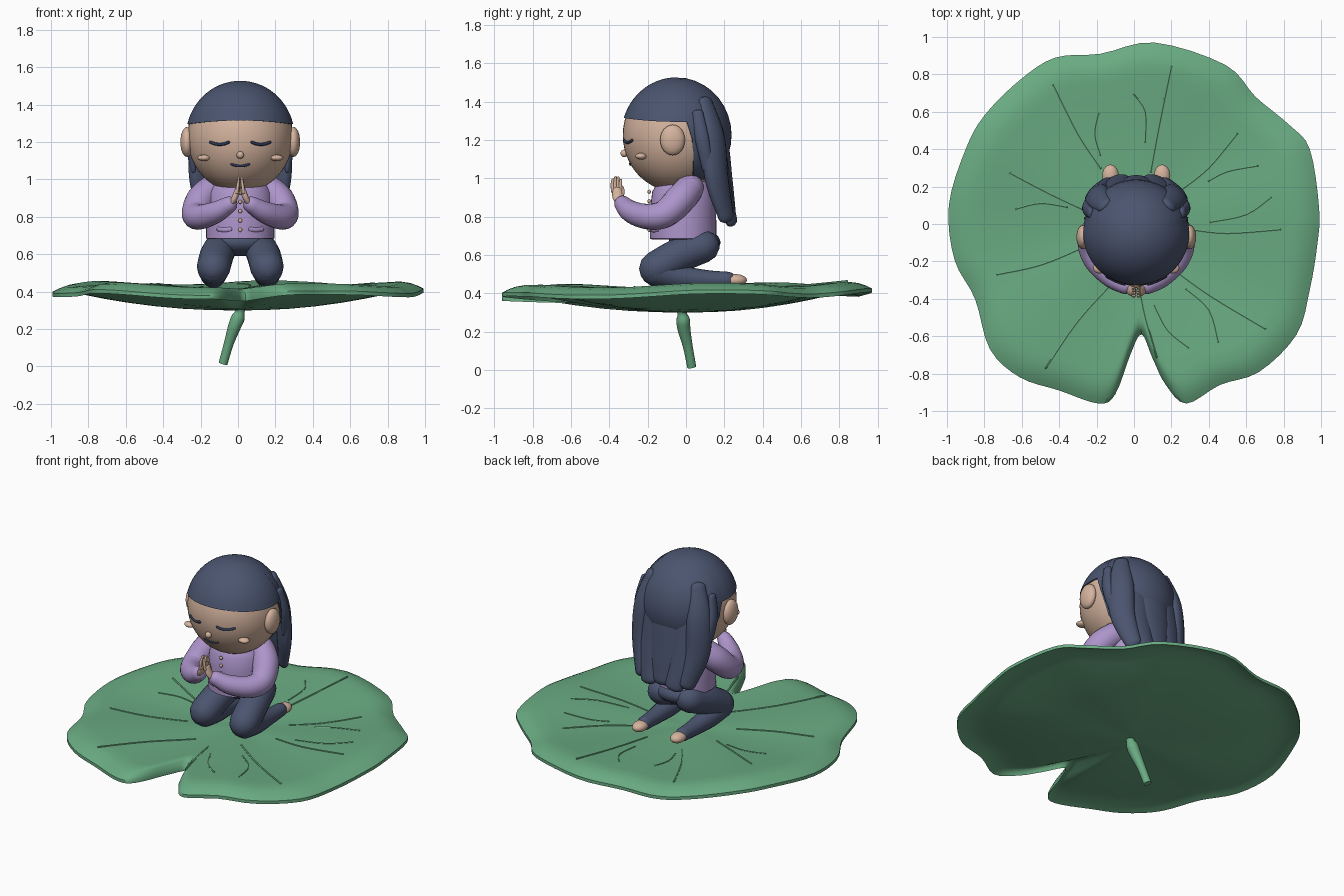
import bpy, bmesh, math
from mathutils import Vector

cube = bpy.data.objects.get("Cube")
if cube:
    bpy.data.objects.remove(cube, do_unlink=True)


def material(name, r, g, b):
    m = bpy.data.materials.new(name)
    m.use_nodes = True
    m.diffuse_color = (r, g, b, 1)
    m.node_tree.nodes["Principled BSDF"].inputs["Base Color"].default_value = (r, g, b, 1)
    return m


GREEN = material("leaf green", .144, .41, .225)
NAVY = material("navy", .07, .09, .16)
LILAC = material("lilac", .42, .30, .60)
SKIN = material("skin", .66, .45, .34)
INK = material("dark ink", .025, .04, .085)
CX = .012      # the figure kneels slightly off the leaf's middle


def finish(name, bm, mat):
    bmesh.ops.recalc_face_normals(bm, faces=bm.faces)
    mesh = bpy.data.meshes.new(name)
    bm.to_mesh(mesh)
    bm.free()
    mesh.materials.append(mat)
    ob = bpy.data.objects.new(name, mesh)
    bpy.context.collection.objects.link(ob)
    bpy.ops.object.select_all(action='DESELECT')
    ob.select_set(True)
    bpy.context.view_layer.objects.active = ob
    bpy.ops.object.shade_smooth_by_angle(angle=math.radians(50))
    return ob


def skin_rings(name, rings, mat):
    """Join closed rings of points and cap both ends."""
    bm = bmesh.new()
    loops = [[bm.verts.new(p) for p in ring] for ring in rings]
    n = len(loops[0])
    for a, b in zip(loops, loops[1:]):
        for i in range(n):
            j = (i + 1) % n
            bm.faces.new((a[i], a[j], b[j], b[i]))
    bm.faces.new(loops[0])
    bm.faces.new(loops[-1])
    return finish(name, bm, mat)


def smooth_path(pts, steps, closed=False):
    pts = [Vector(p) for p in pts]
    n = len(pts)
    pick = (lambda i: pts[i % n]) if closed else (lambda i: pts[max(0, min(n - 1, i))])
    out = []
    for i in range(n if closed else n - 1):
        a, b, c, d = (pick(i + k) for k in (-1, 0, 1, 2))
        for s in range(steps):
            t = s / steps
            out.append(.5 * (2 * b + (c - a) * t + (2 * a - 5 * b + 4 * c - d) * t * t
                             + (3 * b - a - 3 * c + d) * t ** 3))
    return out if closed else out + [pts[-1]]


def sweep(name, pts, mat, side=(1, 0, 0), flat=1, n=14, steps=6, rounded=True):
    """Round-ended tube through (x, y, z, radius) points; flat squeezes it across side."""
    path = smooth_path(pts, steps)
    pos = [p.to_3d() if len(p) == 3 else Vector(p[:3]) for p in path]
    last = len(path) - 1
    stations = []
    for i, p in enumerate(path):
        tan = (pos[min(i + 1, last)] - pos[max(i - 1, 0)]).normalized()
        stations.append((pos[i], tan, p[3]))
    if rounded:
        angles = [math.radians(a) for a in (30, 60, 85)]
        p, t, r = stations[0]
        head = [(p - t * r * flat * math.sin(a), t, r * math.cos(a)) for a in reversed(angles)]
        p, t, r = stations[-1]
        tail = [(p + t * r * flat * math.sin(a), t, r * math.cos(a)) for a in angles]
        stations = head + stations + tail
    rings = []
    for p, t, r in stations:
        u = Vector(side) - t * t.dot(Vector(side))
        u.normalize()
        v = t.cross(u) * flat
        rings.append([p + r * (u * math.cos(k * math.tau / n) + v * math.sin(k * math.tau / n))
                      for k in range(n)])
    return skin_rings(name, rings, mat)


def ball(name, centre, radii, mat, segs=32):
    bm = bmesh.new()
    bmesh.ops.create_uvsphere(bm, u_segments=segs, v_segments=segs // 2, radius=1)
    for v in bm.verts:
        v.co = Vector(centre) + Vector(a * b for a, b in zip(v.co, radii))
    return finish(name, bm, mat)


def mirrored(pts, s):
    return [(CX + s * p[0],) + tuple(p[1:]) for p in pts]


SIDES = (("left", 1), ("right", -1))

# Leaf: wavy notched outline, thick in the middle and curled down at the rim
outline = [(.99, .08), (.94, .4), (.83, .53), (.65, .68), (.49, .85), (.11, .97), (-.18, .91),
           (-.42, .89), (-.61, .77), (-.8, .58), (-.9, .4), (-.99, .1), (-.96, -.19),
           (-.85, -.4), (-.77, -.67), (-.61, -.82), (-.4, -.89), (-.19, -.96), (-.1, -.91),
           (-.02, -.7), (.04, -.59), (.1, -.72), (.17, -.86), (.28, -.96), (.46, -.86),
           (.67, -.79), (.87, -.59), (.94, -.35), (.98, -.11)]
rim = smooth_path(outline, 4, closed=True)


def leaf_top(x, y):
    r, a = math.hypot(x, y), math.atan2(y, x)
    return .41 + .045 * r * r + .012 * r * math.sin(5 * a + 1) + .012 * y * r


def leaf_ring(t, under):
    ring = []
    for p in rim:
        x, y = p * t
        z = leaf_top(x, y) - .05 * max(0, (t - .85) / .15) ** 2
        if under:
            z -= .02 + .09 * (1 - t * t)
        ring.append((x, y, z))
    return ring


levels = (.03, .15, .3, .45, .6, .72, .82, .88, .93, .97, 1)
skin_rings("lily_leaf", [leaf_ring(t, False) for t in levels]
           + [leaf_ring(t, True) for t in reversed(levels)], GREEN)

# Veins: fine ribs lying on the leaf
veins = [((-.43, .74), (-.3, .48), (-.18, .3)), ((.2, .84), (.14, .55), (.09, .28)),
         ((.55, .48), (.4, .3), (.25, .18)), ((.78, -.03), (.5, -.05), (.3, -.03)),
         ((.7, -.56), (.4, -.38), (.18, -.22)), ((.12, -.71), (.06, -.5), (.03, -.35)),
         ((-.47, -.77), (-.3, -.52), (-.1, -.3)), ((-.73, -.27), (-.5, -.22), (-.28, -.13)),
         ((-.66, .27), (-.45, .16), (-.28, .08))]
small_veins = [((-.19, .59), (-.21, .48), (-.18, .37)), ((0, .69), (.06, .6), (.06, .44)),
               ((.66, .31), (.5, .28), (.4, .23)), ((.73, .14), (.6, .05), (.41, .01)),
               ((-.63, .08), (-.5, .11), (-.36, .09)), ((.11, -.44), (.18, -.57), (.29, -.66)),
               ((.28, -.35), (.4, -.46), (.45, -.63))]
for group, r in ((veins, .006), (small_veins, .005)):
    for line in group:
        pts = [(p.x, p.y, leaf_top(p.x, p.y), r) for p in smooth_path(line, 4)]
        sweep("leaf_vein", pts, GREEN, side=(0, 0, 1), n=6, steps=1)

# Stem
sweep("stem", [(.01, -.02, .32, .045), (.01, -.02, .295, .025), (0, -.015, .26, .036),
               (-.02, -.01, .21, .034), (-.05, .01, .12, .026), (-.08, .03, .015, .024)],
      GREEN, steps=4, rounded=False)

# Head
HC, HR = Vector((CX, -.05, 1.225)), Vector((.282, .28, .295))


def face_point(x, z, r):
    k = 1 - ((x - CX) / HR.x) ** 2 - ((z - HC.z) / HR.z) ** 2
    return (x, HC.y - HR.y * math.sqrt(k), z, r)


ball("head", HC, HR, SKIN, 48)
ball("nose", (CX, -.322, 1.13), (.02, .02, .02), SKIN, 16)
sweep("mouth", [face_point(CX + x, 1.072 + 4 * x * x, .007)
                for x in (-.045, -.02, 0, .02, .045)], INK, side=(0, 0, 1), n=8)
for side, s in SIDES:
    ball(side + "_ear", (CX + s * .285, -.07, 1.2), (.035, .065, .08), SKIN, 24)
    ball(side + "_cheek", (CX + s * .195, -.235, 1.115), (.036, .03, .017), SKIN, 16)
    sweep(side + "_closed_eye", [face_point(CX + s * (.11 + x), 1.187 + 5 * x * x, .008)
                                 for x in (-.048, -.024, 0, .024, .048)],
          INK, side=(0, 0, 1), n=8)

# Hair cap: arched fringe in front, falling to the nape behind
CR = Vector((.291, .288, .302))


def cap_ring(f, grow=1):
    ring = []
    for i in range(64):
        a = math.tau * i / 64
        front = -math.cos(a)                       # -1 faces the front, 1 the back
        drop = min(1, max(0, (front - .2) / .25))
        z = 1.295 + .02 * front * front * (front < 0) - .3 * drop * drop * (3 - 2 * drop)
        p = f * math.acos((z - HC.z) / CR.z)
        ring.append((HC.x + grow * CR.x * math.sin(p) * math.sin(a),
                     HC.y - grow * CR.y * math.sin(p) * math.cos(a),
                     HC.z + CR.z * math.cos(p)))
    return ring


skin_rings("hair_cap", [cap_ring(i / 14) for i in range(1, 15)] + [cap_ring(1, .9)], NAVY)

# Long hair locks hanging behind
sweep("middle_hair_lock", [(CX, .08, 1.42, .07), (CX, .15, 1.24, .12), (CX, .185, .98, .12),
                           (CX, .225, .8, .075)], NAVY, flat=.5, n=18)
locks = {
    "inner": ([(.08, .09, 1.42, .06), (.11, .145, 1.23, .09), (.12, .18, .98, .095),
               (.09, .235, .78, .06)], (1, -.2, 0), .52),
    "outer": ([(.17, .1, 1.4, .045), (.205, .14, 1.22, .075), (.21, .16, 1, .075),
               (.17, .21, .8, .05)], (.6, -.6, 0), .6),
    "front": ([(.245, .06, 1.34, .03), (.268, .085, 1.2, .036), (.25, .115, 1.05, .03)],
              (0, 1, 0), .6)}
for side, s in SIDES:
    for part, (pts, (ax, ay, az), flat) in locks.items():
        sweep(f"{side}_{part}_hair_lock", mirrored(pts, s), NAVY, (s * ax, ay, az), flat)

# Jacket body, with pockets and a row of buttons
profile = [(.68, .17), (.685, .183), (.75, .183), (.85, .18), (.93, .17), (.98, .14), (1.01, .09)]
skin_rings("jacket", [[(CX + r * math.cos(a * math.tau / 40),
                        -.015 + .95 * r * math.sin(a * math.tau / 40), z) for a in range(40)]
                      for z, r in profile], LILAC)
for i in range(5):
    ball("button", (CX, -.192, .73 + .05 * i), (.011, .009, .011), SKIN, 12)
for side, s in SIDES:
    sweep(side + "_pocket_flap", mirrored([(.05, -.181, .735, .012), (.085, -.169, .73, .012),
                                           (.12, -.146, .735, .012)], s),
          LILAC, side=(0, 0, 1), flat=.5, n=8)

# Arms bent forward with joined hands
for side, s in SIDES:
    sweep(side + "_sleeve", mirrored(
        [(.15, .02, .95, .075), (.21, -.03, .89, .08), (.24, -.11, .815, .073),
         (.21, -.2, .8, .067), (.13, -.285, .825, .058), (.06, -.33, .865, .045)], s),
        LILAC, side=(0, 0, 1), n=18)
    sweep(side + "_palm", mirrored([(.05, -.335, .865, .024), (.03, -.355, .9, .028),
                                    (.016, -.36, .94, .026)], s), SKIN, side=(0, 1, 0), flat=.6)
    for k in range(4):
        y = -.382 + .014 * k
        tip = 1.01 - .012 * abs(k - 1.4)
        sweep(side + "_finger", mirrored([(.018, y, .93, .009), (.013, y - .003, .965, .009),
                                          (.009, y, tip, .007)], s), SKIN, (0, 1, 0), n=8, steps=3)
    sweep(side + "_thumb", mirrored([(.03, -.34, .89, .011), (.014, -.33, .93, .01),
                                     (.01, -.335, .955, .008)], s), SKIN, (0, 1, 0), n=8, steps=3)

# Hips, folded legs and bare feet
ball("hips", (CX, .045, .665), (.17, .135, .075), NAVY)
for side, s in SIDES:
    sweep(side + "_thigh", mirrored([(.1, .09, .645, .085), (.125, -.04, .595, .09),
                                     (.143, -.155, .53, .09)], s), NAVY, n=20)
    sweep(side + "_shin", mirrored([(.143, -.155, .52, .085), (.143, -.04, .485, .066),
                                    (.14, .1, .472, .05), (.138, .22, .47, .042)], s), NAVY, n=20)
    ball(side + "_foot", (CX + s * .138, .258, .468), (.044, .06, .032), SKIN, 20)
